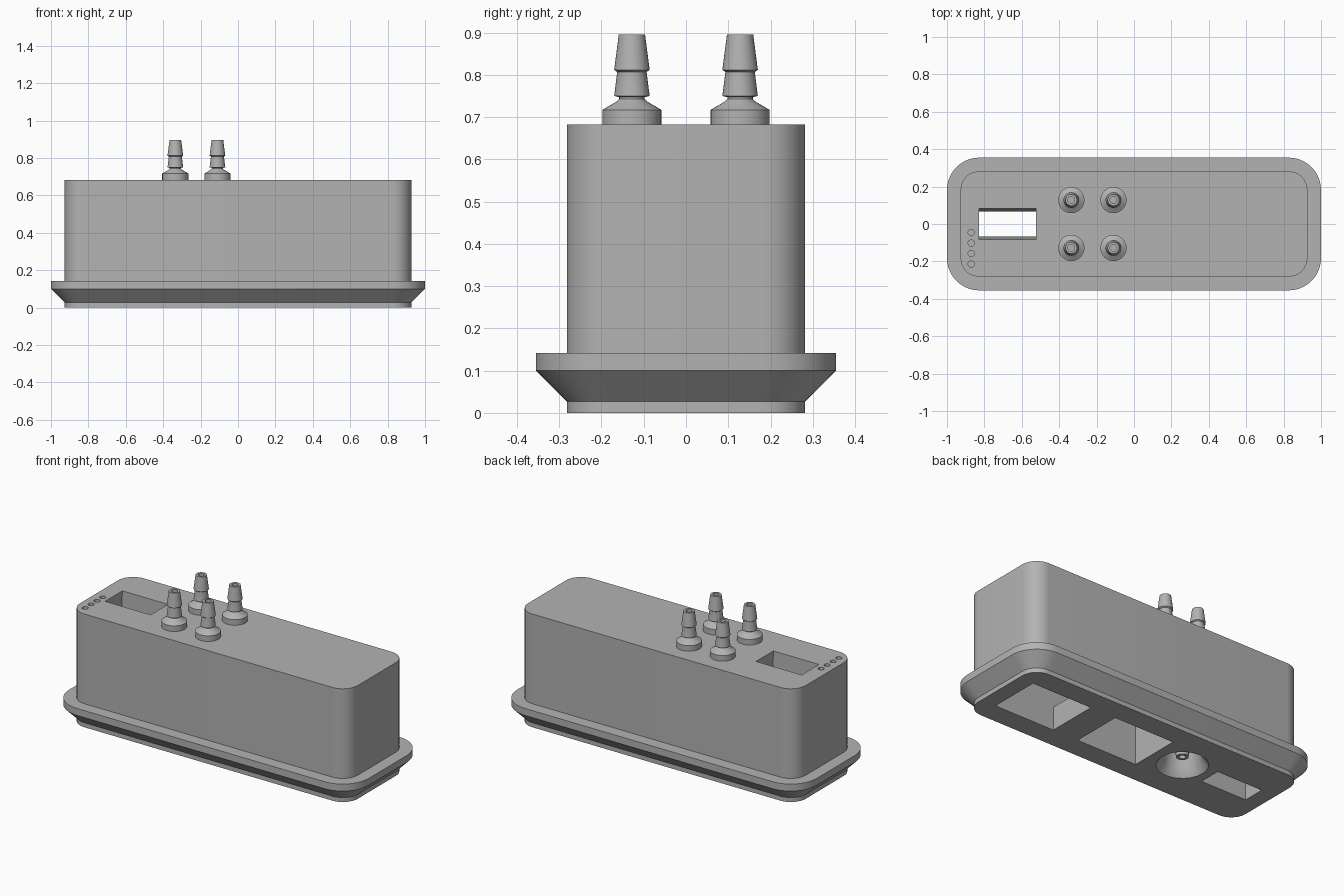
import bpy, bmesh, math
from mathutils import Matrix

if "Cube" in bpy.data.objects:
    bpy.data.objects.remove(bpy.data.objects["Cube"])

grey = bpy.data.materials.new("plain grey")
grey.use_nodes = True
COLOUR = (0.45, 0.45, 0.45, 1)
grey.diffuse_color = COLOUR
grey.node_tree.nodes["Principled BSDF"].inputs["Base Color"].default_value = COLOUR


def make(name, bm):
    bmesh.ops.recalc_face_normals(bm, faces=bm.faces)
    mesh = bpy.data.meshes.new(name)
    bm.to_mesh(mesh)
    bm.free()
    mesh.materials.append(grey)
    ob = bpy.data.objects.new(name, mesh)
    bpy.context.collection.objects.link(ob)
    return ob


def loft(name, rings):
    """Skin closed rings of equal length and cap both ends."""
    bm = bmesh.new()
    loops = [[bm.verts.new(p) for p in ring] for ring in rings]
    n = len(loops[0])
    for a, b in zip(loops, loops[1:]):
        for i in range(n):
            j = (i + 1) % n
            bm.faces.new((a[i], a[j], b[j], b[i]))
    bm.faces.new(loops[0][::-1])
    bm.faces.new(loops[-1])
    return make(name, bm)


def rounded_ring(hx, hy, r, z, steps=10):
    pts = []
    for q, (sx, sy) in enumerate([(1, 1), (-1, 1), (-1, -1), (1, -1)]):
        for i in range(steps + 1):
            a = (q + i / steps) * math.pi / 2
            pts.append((sx * (hx - r) + r * math.cos(a), sy * (hy - r) + r * math.sin(a), z))
    return pts


def rect_ring(x0, x1, hy, z):
    return [(x0, -hy, z), (x1, -hy, z), (x1, hy, z), (x0, hy, z)]


def lathe(name, profile, x, y, sides=32):
    """Turn (radius, height) points about a vertical axis."""
    rings = [[(x + r * math.cos(2 * math.pi * i / sides), y + r * math.sin(2 * math.pi * i / sides), z)
              for i in range(sides)] for r, z in profile]
    return loft(name, rings)


def smooth(ob):
    bpy.ops.object.select_all(action='DESELECT')
    ob.select_set(True)
    bpy.context.view_layer.objects.active = ob
    bpy.ops.object.shade_smooth_by_angle(angle=math.radians(25))


def cut(target, cutter):
    cutter.hide_render = True
    mod = target.modifiers.new("cut", 'BOOLEAN')
    mod.operation, mod.solver, mod.object = 'DIFFERENCE', 'EXACT', cutter
    bpy.context.view_layer.objects.active = target
    bpy.ops.object.modifier_apply(modifier=mod.name)
    bpy.data.objects.remove(cutter)


# Housing with its chamfered mounting flange
TOP, LIP = 0.683, 0.073
sections = [(0, 0), (0.027, 0), (0.1, LIP), (0.142, LIP), (0.142, 0), (TOP, 0)]
housing = loft("housing", [rounded_ring(0.927 + o, 0.282 + o, 0.1 + o, z) for z, o in sections])

# Tapered slot through the whole housing
cut(housing, loft("slot_cutter", [rect_ring(-0.83, -0.525, 0.066, -0.01),
                                  rect_ring(-0.83, -0.525, 0.083, TOP + 0.01)]))

# Two underside openings joined above a low crossbar
for x0, x1, z0 in [(0.43, 0.83, -0.05), (-0.14, 0.26, -0.05), (0.2, 0.5, 0.14)]:
    cut(housing, loft("pocket_cutter", [rect_ring(x0, x1, 0.155, z0), rect_ring(x0, x1, 0.155, 0.6)]))

# Round funnel recess in the underside
PORT_X = -0.335
cut(housing, lathe("funnel_cutter", [(0.148, -0.01), (0.11, 0.04), (0.07, 0.22)], PORT_X, 0))

# Row of indicator holes on the top
for i in range(4):
    cut(housing, lathe("indicator_cutter", [(0.017, TOP - 0.04), (0.017, TOP + 0.02)],
                       -0.87, -0.046 - 0.056 * i, 20))
smooth(housing)

# Barbed hose nozzles with a bore
barb = [(0.07, 0), (0.07, 0.034), (0.036, 0.054), (0.03, 0.06), (0.03, 0.064), (0.042, 0.067),
        (0.035, 0.122), (0.035, 0.124), (0.042, 0.129), (0.031, 0.213), (0.018, 0.213), (0.018, 0.06)]
for x, column in [(-0.335, "right"), (-0.11, "left")]:
    for y, row in [(-0.128, "front"), (0.128, "back")]:
        smooth(lathe(f"{row}_{column}_nozzle", [(r, TOP + h) for r, h in barb], x, y))

# Downward spout inside the funnel
spout = [(0.06, 0.23), (0.033, 0.05), (0.018, 0.05), (0.018, 0.15)]
smooth(lathe("underside_spout", spout, PORT_X, 0))
